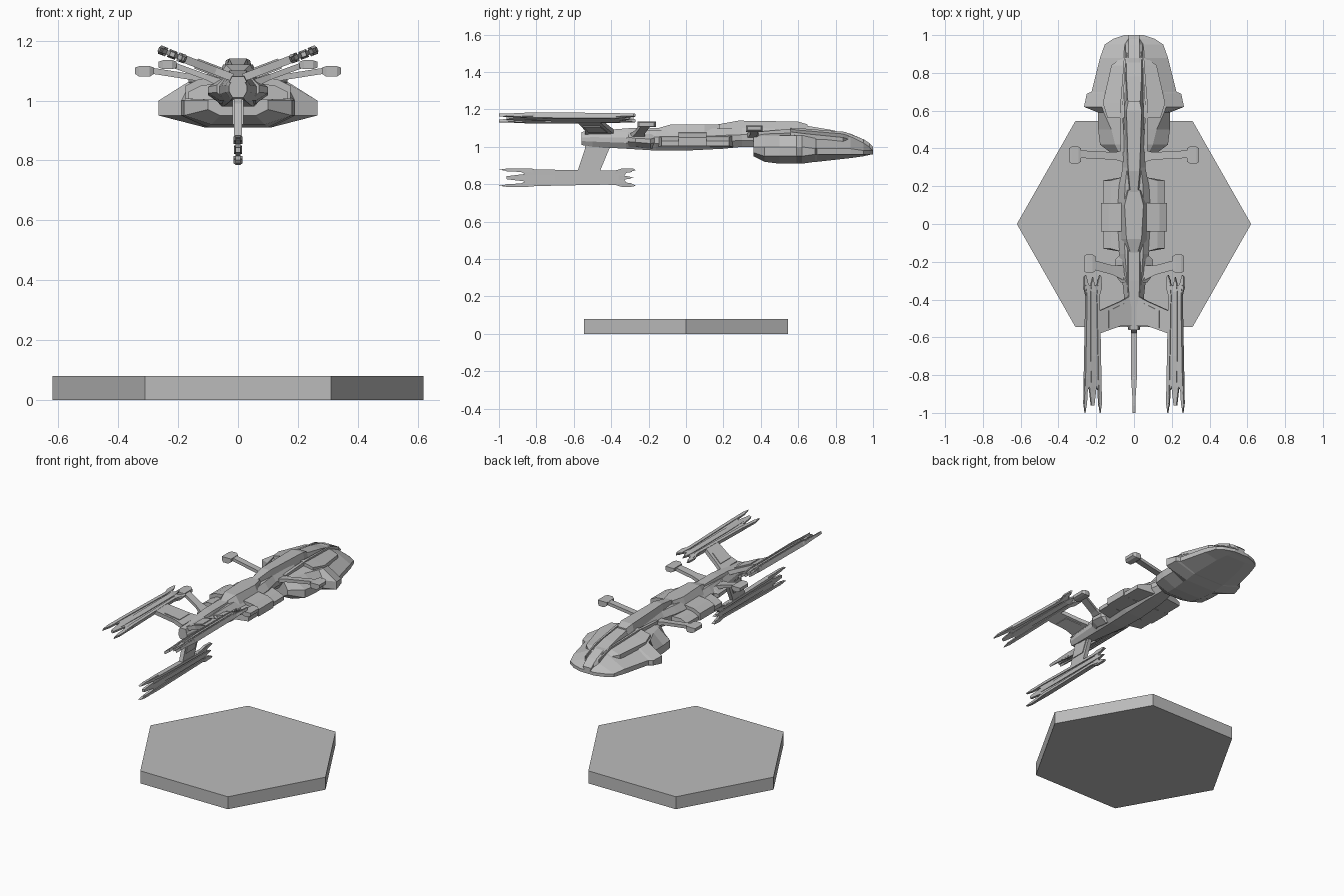
import bpy, bmesh
from math import radians, cos, sin, pi
from mathutils import Matrix, Vector

cube = bpy.data.objects.get("Cube")
if cube:
    bpy.data.objects.remove(cube, do_unlink=True)

grey = bpy.data.materials.new("plain grey")
grey.use_nodes = True
grey.diffuse_color = (0.5, 0.5, 0.5, 1)
grey.node_tree.nodes["Principled BSDF"].inputs["Base Color"].default_value = (0.5, 0.5, 0.5, 1)


def loft(name, rings, matrix=Matrix()):
    """Skin a row of equal rings into a closed flat-faced solid."""
    bm = bmesh.new()
    rows = [[bm.verts.new(matrix @ Vector(p)) for p in ring] for ring in rings]
    count = len(rows[0])
    for a, b in zip(rows, rows[1:]):
        for i in range(count):
            j = (i + 1) % count
            bm.faces.new((a[i], a[j], b[j], b[i]))
    bm.faces.new(rows[0])
    bm.faces.new(rows[-1])
    bmesh.ops.recalc_face_normals(bm, faces=bm.faces)
    mesh = bpy.data.meshes.new(name)
    bm.to_mesh(mesh)
    bm.free()
    mesh.materials.append(grey)
    obj = bpy.data.objects.new(name, mesh)
    bpy.context.collection.objects.link(obj)
    return obj


def mirrored_ring(y, half):
    """Full section in xz from the right-hand half, listed bottom to top."""
    return [(x, y, z) for x, z in half] + [(-x, y, z) for x, z in reversed(half)]


def hull(name, stations):
    """Chamfered body along y; a station is y, half width, bottom, top."""
    rings = []
    for y, w, lo, hi in stations:
        h = hi - lo
        rings.append(mirrored_ring(y, [(w * .6, lo), (w, lo + h * .35),
                                       (w, lo + h * .65), (w * .6, hi)]))
    return loft(name, rings)


def ridge(name, stations):
    """Trapezoid strip along y; a station is y, base width, top width, bottom, top."""
    return loft(name, [mirrored_ring(y, [(b, lo), (t, hi)]) for y, b, t, lo, hi in stations])


def rib(name, stations, side=1):
    """Beam running outward in x; a station is x, y back, y front, bottom, top."""
    return loft(name, [[(side * x, a, lo), (side * x, b, lo), (side * x, b, hi), (side * x, a, hi)]
                       for x, a, b, lo, hi in stations])


def plate(name, outline, thick, matrix):
    """Thin slab from an outline of (y, z) points."""
    return loft(name, [[(s * thick, y, z) for y, z in outline] for s in (-1, 1)], matrix)


# Hexagonal stand
loft("stand_base", [[(.62 * cos(i * pi / 3), .63 * sin(i * pi / 3), z) for i in range(6)]
                    for z in (0, .08)])

# Bow hull: y, rim width, rim bottom, rim top, keel width, keel z, deck width, deck z
bow = [
    (1, .05, .96, .98, .03, .96, .02, .98),
    (.98, .11, .96, .98, .05, .957, .03, 1),
    (.95, .155, .96, .98, .07, .95, .05, 1.02),
    (.88, .18, .96, .99, .09, .94, .06, 1.05),
    (.7, .225, .96, .99, .11, .92, .12, 1.06),
    (.69, .25, .96, .99, .11, .92, .13, 1.06),
    (.62, .265, .95, 1, .11, .91, .17, 1.06),
    (.59, .19, .95, 1, .11, .91, .16, 1.06),
    (.5, .19, .95, 1, .1, .91, .12, 1.06),
    (.42, .18, .95, 1, .09, .92, .1, 1.06),
    (.36, .1, .97, 1, .06, .95, .07, 1.05),
]
loft("bow_hull", [mirrored_ring(y, [(k, kz), (w, lo), (w, hi), (d, dz), (.03, dz + .02)])
                  for y, w, lo, hi, k, kz, d, dz in bow])

# Central fuselage from stern to neck
hull("fuselage", [(-.56, .03, 1.01, 1.07), (-.5, .04, 1, 1.08), (-.32, .06, .99, 1.08),
                  (-.16, .08, .98, 1.09), (0, .09, .98, 1.09), (.2, .08, .99, 1.1),
                  (.3, .06, 1, 1.1), (.5, .07, 1, 1.1)])
hull("stern_collar", [(-.31, .07, 1, 1.08), (-.27, .1, 1, 1.07), (-.19, .1, .99, 1.07),
                      (-.16, .07, .99, 1.08)])
ridge("stern_spine", [(-.56, .03, .02, 1.06, 1.08), (-.3, .04, .03, 1.06, 1.1),
                      (-.14, .04, .03, 1.07, 1.1)])
ridge("mid_hump", [(-.15, .04, .02, 1.08, 1.1), (-.08, .07, .04, 1.07, 1.12),
                   (.1, .07, .05, 1.07, 1.12), (.18, .04, .03, 1.08, 1.12)])
ridge("neck_spine", [(.17, .03, .02, 1.08, 1.12), (.28, .04, .03, 1.07, 1.14),
                     (.6, .06, .04, 1.06, 1.135), (.65, .05, .03, 1.06, 1.12)])
ridge("bow_spine", [(.6, .05, .03, 1.06, 1.12), (.78, .05, .04, 1.05, 1.09),
                    (.9, .05, .04, 1.03, 1.06), (.92, .05, .04, 1.01, 1.04)])

for side, label in ((1, "left"), (-1, "right")):
    # Rails flanking the bow spine
    loft(label + "_bow_rail", [[(side * a, y, z - .05), (side * b, y, z - .05),
                                (side * b, y, z), (side * a, y, z)]
                               for y, a, b, z in ((.38, .05, .07, 1.08), (.6, .06, .075, 1.1),
                                                  (.85, .045, .055, 1.08), (.95, .045, .05, 1.04))])
    # Raised deck armour on the bow
    loft(label + "_deck_plate", [[(side * x, y, z) for x, z in
                                  ((.05, 1.03), (w, top - .05), (w, top - .02), (.05, top))]
                                 for y, w, top in ((.56, .14, 1.1), (.64, .165, 1.09),
                                                   (.84, .12, 1.07), (.87, .08, 1.06))])

    # Three armoured panels on each flank
    for n, (a, b, w, top) in enumerate(((-.15, -.05, .165, 1.06), (-.04, .11, .175, 1.08),
                                        (.12, .25, .165, 1.06))):
        skew = .02 * (n - 1)
        loft(label + "_flank_panel_" + str(n + 1),
             [[(side * .05, y, 1), (side * w, y - skew, 1.005), (side * w, y - skew, top - .03),
               (side * (w - .04), y - skew, top - .01), (side * .05, y, top)] for y in (a, b)])

    # Outrigger arms with small pods
    rib(label + "_front_arm", [(.03, .32, .4, 1.04, 1.07), (.1, .34, .38, 1.06, 1.08),
                               (.29, .35, .39, 1.09, 1.11)], side)
    rib(label + "_front_pod", [(.28, .33, .4, 1.09, 1.11), (.295, .32, .41, 1.08, 1.115),
                               (.33, .32, .41, 1.08, 1.115), (.345, .33, .4, 1.09, 1.11)], side)
    rib(label + "_rear_arm", [(.05, -.3, -.22, 1.04, 1.07), (.11, -.27, -.22, 1.07, 1.09),
                              (.22, -.24, -.19, 1.11, 1.13)], side)
    rib(label + "_rear_pod", [(.205, -.25, -.17, 1.11, 1.13), (.22, -.26, -.16, 1.105, 1.135),
                              (.25, -.26, -.16, 1.105, 1.135), (.265, -.25, -.17, 1.11, 1.13)], side)

# Three engines set radially about the stern
half_fork = [(-.28, 0), (-.33, .01), (-.32, .025), (-.27, .04), (-.28, .048), (-.34, .05),
             (-.38, .038), (-.78, .034), (-.82, .048), (-.95, .05), (-1, .043), (-.95, .035),
             (-.88, .03), (-.86, .02), (-.96, .008), (-.96, 0)]
fork = half_fork + [(y, -z) for y, z in reversed(half_fork[1:-1])]
axis = Vector((0, 0, 1.07))
for label, angle in (("lower", 0), ("left", -111), ("right", 111)):
    spin = Matrix.Translation(axis) @ Matrix.Rotation(radians(angle), 4, "Y")
    centre = spin @ Matrix.Translation((0, 0, -.235))
    plate(label + "_engine_fork", fork, .008, centre)
    loft(label + "_engine_core", [[(x * w, y, z * w) for x, z in
                                   ((-1, -1), (1, -1), (1, 1), (-1, 1))]
                                  for y, w in ((-.94, .004), (-.86, .01), (-.7, .014),
                                               (-.36, .014), (-.3, .006))], centre)
    for edge in (-1, 1):
        loft(label + "_engine_rail", [[(x, y, edge * (r + d)) for x, d in
                                       ((-w, -.008), (w, -.008), (w, .008), (-w, .008))]
                                      for y, r, w in ((-.96, .042, .006), (-.82, .037, .015),
                                                      (-.38, .028, .015), (-.29, .038, .006))], centre)
    # Swept pylon with a raised rib panel
    plate(label + "_pylon", [(-.54, -.02), (-.38, -.02), (-.41, -.08), (-.46, -.2),
                             (-.58, -.2), (-.54, -.08)], .013, spin)
    plate(label + "_pylon_panel", [(-.52, -.06), (-.42, -.06), (-.46, -.15), (-.55, -.15)],
          .018, spin)
